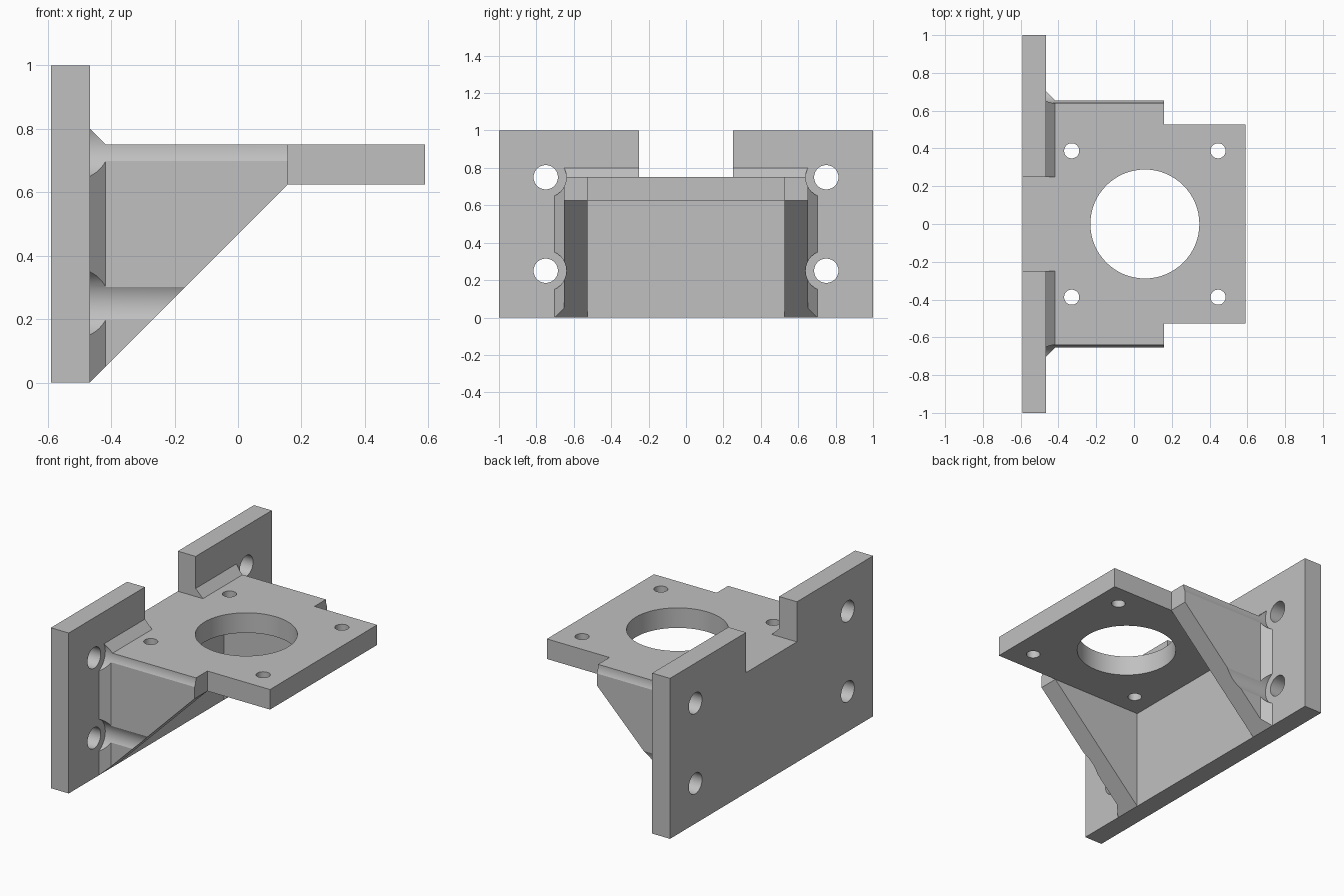
import bpy, bmesh, math
from mathutils import Matrix, Vector

if "Cube" in bpy.data.objects:
    bpy.data.objects.remove(bpy.data.objects["Cube"], do_unlink=True)

FRONT = -0.467          # front face of the wall plate
BACK, TIP = -0.59, 0.59
SHELF_TOP, SHELF_BOTTOM = 0.75, 0.625
GUSSET_END = FRONT + SHELF_BOTTOM
INNER, OUTER = 0.5275, 0.653
CHAMFER = 0.05
MOTOR_X = 0.0575

grey = bpy.data.materials.new("light_grey")
grey.use_nodes = True
colour = (0.53, 0.53, 0.53, 1)
grey.diffuse_color = colour
grey.node_tree.nodes["Principled BSDF"].inputs["Base Color"].default_value = colour


def finish(name, bm):
    bmesh.ops.recalc_face_normals(bm, faces=bm.faces)
    mesh = bpy.data.meshes.new(name)
    bm.to_mesh(mesh)
    bm.free()
    mesh.materials.append(grey)
    obj = bpy.data.objects.new(name, mesh)
    bpy.context.collection.objects.link(obj)
    return obj


def prism(name, outline, axis, low, high):
    """Extrude a 2D outline along an axis; the outline uses the other two axes in order."""
    def place(p):
        co = list(p)
        co.insert(axis, low)
        return co
    bm = bmesh.new()
    face = bm.faces.new([bm.verts.new(place(p)) for p in outline])
    moved = bmesh.ops.extrude_face_region(bm, geom=[face])["geom"]
    shift = Vector((0, 0, 0))
    shift[axis] = high - low
    bmesh.ops.translate(bm, vec=shift, verts=[v for v in moved if isinstance(v, bmesh.types.BMVert)])
    return finish(name, bm)


def cylinder(name, centre, radius, length, along_x=False):
    bm = bmesh.new()
    turn = Matrix.Rotation(math.pi / 2, 4, "Y") if along_x else Matrix()
    bmesh.ops.create_cone(bm, cap_ends=True, segments=64, radius1=radius, radius2=radius,
                          depth=length, matrix=Matrix.Translation(centre) @ turn)
    return finish(name, bm)


def combine(target, tool, operation):
    tool.hide_render = True
    mod = target.modifiers.new(operation, "BOOLEAN")
    mod.operation = operation
    mod.solver = "EXACT"
    mod.object = tool
    bpy.context.view_layer.objects.active = target
    bpy.ops.object.modifier_apply(modifier=mod.name)
    bpy.data.objects.remove(tool, do_unlink=True)


# Shelf and gussets start as one block with a stepped, chamfered plan
half = [(TIP, INNER), (GUSSET_END, INNER), (GUSSET_END, OUTER), (FRONT + CHAMFER, OUTER),
        (FRONT, OUTER + CHAMFER), (FRONT - CHAMFER, OUTER + CHAMFER)]
plan = half + [(x, -y) for x, y in reversed(half)]
bracket = prism("motor_bracket", plan, 2, 0, SHELF_TOP)

# Diagonal gusset edge and the open space under the shelf
slope = [(FRONT - 0.1, -0.1), (GUSSET_END, SHELF_BOTTOM), (1, SHELF_BOTTOM), (1, -0.1)]
combine(bracket, prism("slope_cutter", slope, 1, -1, 1), "DIFFERENCE")
cavity = [(FRONT - 0.03, -INNER), (1, -INNER), (1, INNER), (FRONT - 0.03, INNER)]
combine(bracket, prism("cavity_cutter", cavity, 2, -0.1, SHELF_BOTTOM), "DIFFERENCE")

# Wall plate with a notch in its top edge
wall = [(-1, 0), (1, 0), (1, 1), (0.25, 1), (0.25, SHELF_TOP),
        (-0.25, SHELF_TOP), (-0.25, 1), (-1, 1)]
combine(bracket, prism("wall_plate", wall, 0, BACK, FRONT), "UNION")

# Chamfer strips between shelf top and wall plate
strip = [(FRONT - 0.03, 0.7), (FRONT - 0.03, SHELF_TOP + CHAMFER), (FRONT, SHELF_TOP + CHAMFER),
         (FRONT + CHAMFER, SHELF_TOP), (FRONT + CHAMFER, 0.7)]
for low, high in ((-0.651, -0.25), (0.25, 0.651)):
    combine(bracket, prism("top_chamfer", strip, 1, low, high), "UNION")

# Wall screw holes with head clearance running along the gussets
for side in (-1, 1):
    for z in (0.25, 0.75):
        clearance = cylinder("clearance_cutter", (FRONT + 0.5, side * 0.75, z), 0.11, 1, True)
        combine(bracket, clearance, "DIFFERENCE")
        hole = cylinder("screw_hole_cutter", (BACK, side * 0.75, z), 0.065, 0.6, True)
        combine(bracket, hole, "DIFFERENCE")

# Motor opening and its four mounting holes
combine(bracket, cylinder("motor_opening_cutter", (MOTOR_X, 0, 0.7), 0.2885, 0.5), "DIFFERENCE")
for sx in (-1, 1):
    for sy in (-1, 1):
        hole = cylinder("mount_hole_cutter", (MOTOR_X + sx * 0.3875, sy * 0.3875, 0.7), 0.04, 0.4)
        combine(bracket, hole, "DIFFERENCE")

# Smooth hole walls, crisp edges
bpy.ops.object.select_all(action="DESELECT")
bracket.select_set(True)
bpy.context.view_layer.objects.active = bracket
bpy.ops.object.shade_smooth_by_angle(angle=math.radians(20))
